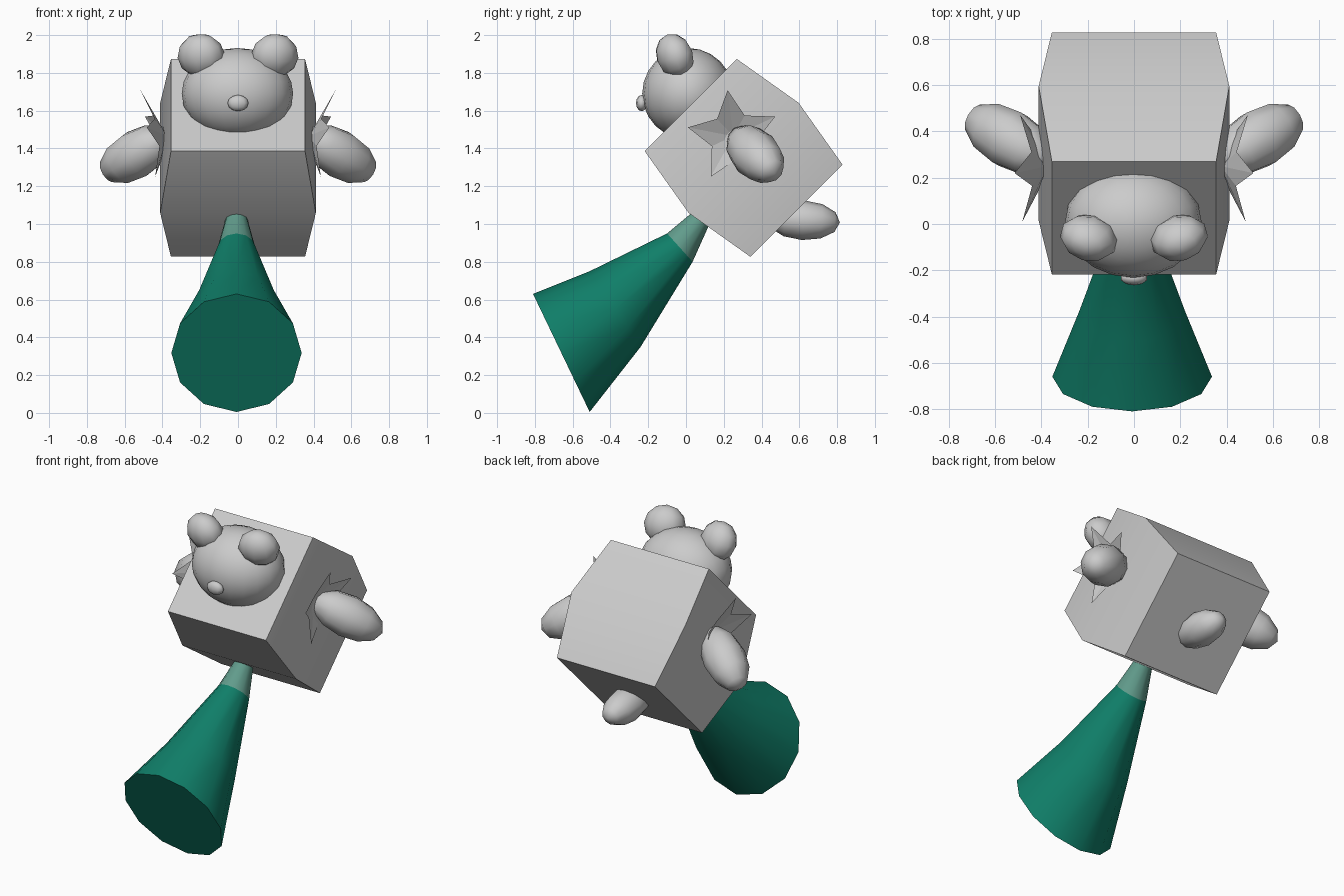
import bpy, bmesh, math
from mathutils import Matrix, Vector

if "Cube" in bpy.data.objects:
    bpy.data.objects.remove(bpy.data.objects["Cube"])


def add_mesh(name, bm, smooth_angle=None):
    bmesh.ops.recalc_face_normals(bm, faces=bm.faces[:])
    me = bpy.data.meshes.new(name)
    bm.to_mesh(me)
    bm.free()
    ob = bpy.data.objects.new(name, me)
    bpy.context.collection.objects.link(ob)
    bpy.context.view_layer.objects.active = ob
    for o in bpy.context.selected_objects:
        o.select_set(False)
    ob.select_set(True)
    if smooth_angle:
        bpy.ops.object.shade_smooth_by_angle(angle=math.radians(smooth_angle))
    return ob


def loft(bm, rings):
    loops = [[bm.verts.new(p) for p in ring] for ring in rings]
    n = len(loops[0])
    bands = []
    for a, b in zip(loops, loops[1:]):
        bands.append([bm.faces.new((a[i], a[(i + 1) % n], b[(i + 1) % n], b[i]))
                      for i in range(n)])
    bm.faces.new(loops[0])
    bm.faces.new(loops[-1])
    return bands


def ellipsoid(name, center, radii, axis=(0, 0, 1), segs=10, rings=6):
    """Ellipsoid whose local z points along axis."""
    bm = bmesh.new()
    m = (Matrix.Translation(center)
         @ Vector(axis).to_track_quat('Z', 'Y').to_matrix().to_4x4()
         @ Matrix.Diagonal((*radii, 1)))
    bmesh.ops.create_uvsphere(bm, u_segments=segs, v_segments=rings,
                              radius=1, matrix=m)
    return add_mesh(name, bm, 80)


def material(name, rgb):
    mat = bpy.data.materials.new(name)
    mat.diffuse_color = (*rgb, 1)
    mat.use_nodes = True
    mat.node_tree.nodes["Principled BSDF"].inputs["Base Color"].default_value = mat.diffuse_color
    return mat


# Body: bulging box pitched 45 degrees
bm = bmesh.new()
loft(bm, [[(sx * w, sy * d, z) for sx, sy in ((-1, -1), (1, -1), (1, 1), (-1, 1))]
          for w, d, z in ((0.355, 0.345, -0.395), (0.412, 0.412, 0), (0.355, 0.345, 0.395))])
edges = [e for e in bm.edges if e.calc_face_angle(0) > math.radians(40)]
bmesh.ops.bevel(bm, geom=edges, offset=0.03, segments=1, affect='EDGES')
bm.transform(Matrix.Translation((0, 0.305, 1.35)) @ Matrix.Rotation(math.radians(45), 4, 'X'))
add_mesh("body", bm, 50)

# Flared trunk: 12-sided rings given by upper and lower (y, z) points, plus half width
green = material("green", (0.005, 0.21, 0.14))
fade = material("pale_green", (0.12, 0.33, 0.26))
bm = bmesh.new()
rings = []
for top, low, w in (((-0.81, 0.63), (-0.51, 0.005), 0.345),
                    ((-0.51, 0.75), (-0.24, 0.35), 0.228),
                    ((-0.10, 0.95), (0.035, 0.80), 0.10),
                    ((0.02, 1.05), (0.12, 0.99), 0.06),
                    ((0.11, 1.14), (0.21, 1.08), 0.05)):
    t, b = Vector(top), Vector(low)
    c, h = (t + b) / 2, (t - b) / 2
    ring = []
    for k in range(12):
        a = math.tau * k / 12
        p = c + h * math.cos(a)
        ring.append((-0.008 + w * math.sin(a), p.x, p.y))
    rings.append(ring)
bands = loft(bm, rings)
for f in bands[2] + bands[3]:
    f.material_index = 1
trunk = add_mesh("flared_trunk", bm, 45)
trunk.data.materials.append(green)
trunk.data.materials.append(fade)

# Head, nose and tail
ellipsoid("head", (-0.003, 0.01, 1.69), (0.295, 0.242, 0.242), segs=20, rings=12)
ellipsoid("nose", (0, -0.235, 1.64), (0.058, 0.03, 0.043))
ellipsoid("tail", (0, 0.62, 1.02), (0.11, 0.105, 0.195), axis=(0, 1, -0.06))

# Paired ears, arms and star collars
for s, side in ((-1, "left"), (1, "right")):
    ellipsoid(side + "_ear", (s * 0.195, -0.06, 1.89), (0.128, 0.098, 0.12),
              axis=(s * 0.1, -0.35, 1))
    ellipsoid(side + "_arm", (s * 0.537, 0.367, 1.37), (0.13, 0.13, 0.232),
              axis=(s * 0.77, 0.45, -0.45))
    # Collar is an open star that flares outwards from the arm root
    bm = bmesh.new()
    hub = bm.verts.new((s * 0.375, 0.25, 1.465))
    rim = []
    for k in range(10):
        a = math.radians(97 + 36 * k)
        r, x = (0.245, 0.475) if k % 2 == 0 else (0.125, 0.425)
        dy, dz = r * math.cos(a), r * math.sin(a)
        rim.append(bm.verts.new((s * (x + 0.17 * dz), 0.25 + dy, 1.465 + dz)))
    for k in range(10):
        bm.faces.new((hub, rim[k], rim[(k + 1) % 10]))
    add_mesh(side + "_star_collar", bm)
